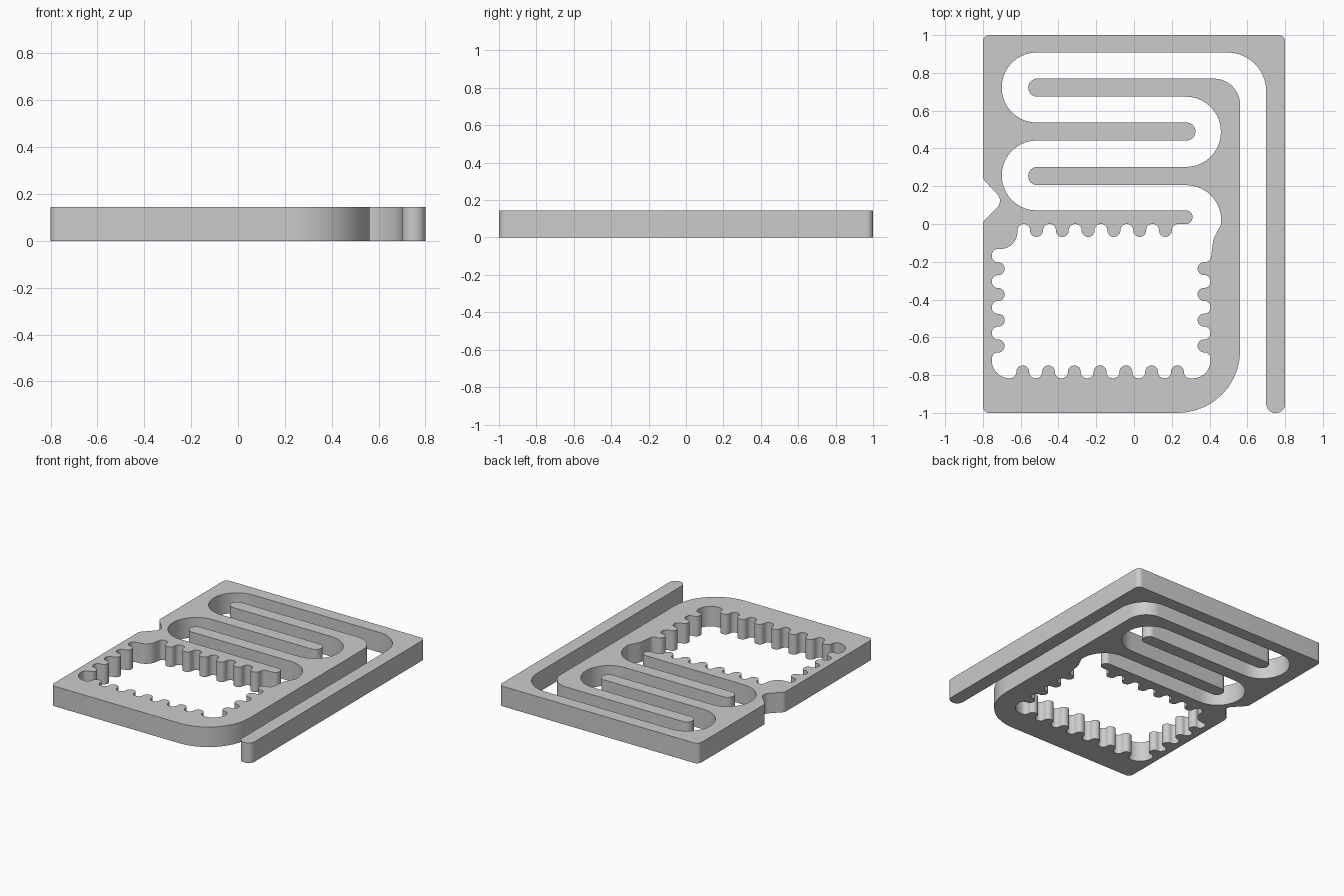
import bpy
import bmesh
import math
from mathutils import Vector

HEIGHT = 0.145
TOOTH = 0.034          # half width and rounding of one tooth
PITCH = 0.1365         # distance between teeth
BEND = 0.186           # radius of the serpentine turns
TIP = 0.047            # radius of the finger ends

cube = bpy.data.objects.get("Cube")
if cube:
    bpy.data.objects.remove(cube, do_unlink=True)

grey = bpy.data.materials.new("grey")
grey.use_nodes = True
colour = (0.6, 0.6, 0.6, 1)
grey.diffuse_color = colour
grey.node_tree.nodes["Principled BSDF"].inputs["Base Color"].default_value = colour


def rounded(corners):
    """Turn (x, y, radius) corners into a closed outline with arcs."""
    points = []
    for i, (x, y, r) in enumerate(corners):
        p = Vector((x, y))
        a = (Vector(corners[i - 1][:2]) - p).normalized()
        b = (Vector(corners[(i + 1) % len(corners)][:2]) - p).normalized()
        half = a.angle(b) / 2
        bisector = (a + b).normalized()
        centre = p + bisector * (r / math.sin(half))
        start = p + a * (r / math.tan(half)) - centre
        turn = math.pi - 2 * half
        if a.x * b.y - a.y * b.x > 0:
            turn = -turn
        steps = max(3, math.ceil(abs(turn) / math.radians(9)))
        for k in range(steps + 1):
            t = turn * k / steps
            c, s = math.cos(t), math.sin(t)
            q = centre + Vector((start.x * c - start.y * s, start.x * s + start.y * c))
            if not points or (q - points[-1]).length > 0.0008:
                points.append(q)
    return points


def teeth(first, along, inward, count):
    """Corners of a row of rounded teeth; first is the root of tooth one."""
    first, along, inward = Vector(first), Vector(along), Vector(inward) * 0.068
    row = []
    for k in range(count):
        mid = first + along * (PITCH * k)
        lead, trail = mid - along * TOOTH, mid + along * TOOTH
        for q in (lead, lead + inward, trail + inward, trail):
            row.append((q.x, q.y, TOOTH * 0.98))
    return row


def finger_end(x, y_from, y_to):
    r = abs(y_to - y_from) * 0.495
    return [(x, y_from, r), (x, y_to, r)]


def bend(x, y_from, y_to):
    return [(x, y_from, BEND * 0.99), (x, y_to, BEND * 0.99)]


# Right column, its fingers and the slot turns between them
outline = [(-0.8, -1, 0.035), (0.562, -1, 0.33), (0.562, 0.77, 0.14)]
outline += finger_end(-0.56, 0.77, 0.674)
outline += bend(0.46, 0.674, 0.302)
outline += finger_end(-0.56, 0.302, 0.206)
outline += [(0.46, 0.206, BEND), (0.462, 0.0, 0.03), (0.42, -0.08, 0.1)]

# Toothed window: right, bottom, left and top walls
outline += teeth((0.405, -0.236), (0, -1), (-1, 0), 4)
outline += [(0.405, -0.817, 0.095)]
outline += teeth((0.23, -0.817), (-1, 0), (0, 1), 7)
outline += [(-0.753, -0.817, 0.095)]
outline += teeth((-0.753, -0.646), (0, 1), (1, 0), 4)
outline += [(-0.753, -0.132, 0.033), (-0.617, -0.132, 0.09), (-0.617, 0, 0.035)]
outline += teeth((-0.516, 0), (1, 0), (0, -1), 6)

# Fingers on the left side
outline += finger_end(0.31, 0, 0.072)
outline += bend(-0.7, 0.072, 0.442)
outline += finger_end(0.325, 0.442, 0.537)
outline += bend(-0.7, 0.537, 0.908)

# Long arm, outer frame and the side notch
outline += [(0.7, 0.908, 0.205), (0.7, -1, TIP), (0.8, -1, TIP)]
outline += [(0.8, 1, 0.035), (-0.8, 1, 0.035)]
outline += [(-0.8, 0.238, 0.04), (-0.69, 0.122, 0.05), (-0.8, 0.012, 0.04)]

# Extrude the outline into the plate
bm = bmesh.new()
base = bm.faces.new([bm.verts.new((p.x, p.y, 0)) for p in rounded(outline)])
top = bmesh.ops.extrude_face_region(bm, geom=[base], use_keep_orig=True)
lifted = [v for v in top["geom"] if isinstance(v, bmesh.types.BMVert)]
bmesh.ops.translate(bm, verts=lifted, vec=(0, 0, HEIGHT))
bmesh.ops.recalc_face_normals(bm, faces=bm.faces)
caps = [f for f in bm.faces if len(f.verts) > 4]
bmesh.ops.triangulate(bm, faces=caps, ngon_method='EAR_CLIP')
mesh = bpy.data.meshes.new("serpentine_plate")
bm.to_mesh(mesh)
bm.free()
mesh.materials.append(grey)
plate = bpy.data.objects.new("serpentine_plate", mesh)
bpy.context.collection.objects.link(plate)
bpy.ops.object.select_all(action='DESELECT')
plate.select_set(True)
bpy.context.view_layer.objects.active = plate
bpy.ops.object.shade_smooth_by_angle(angle=math.radians(30))
